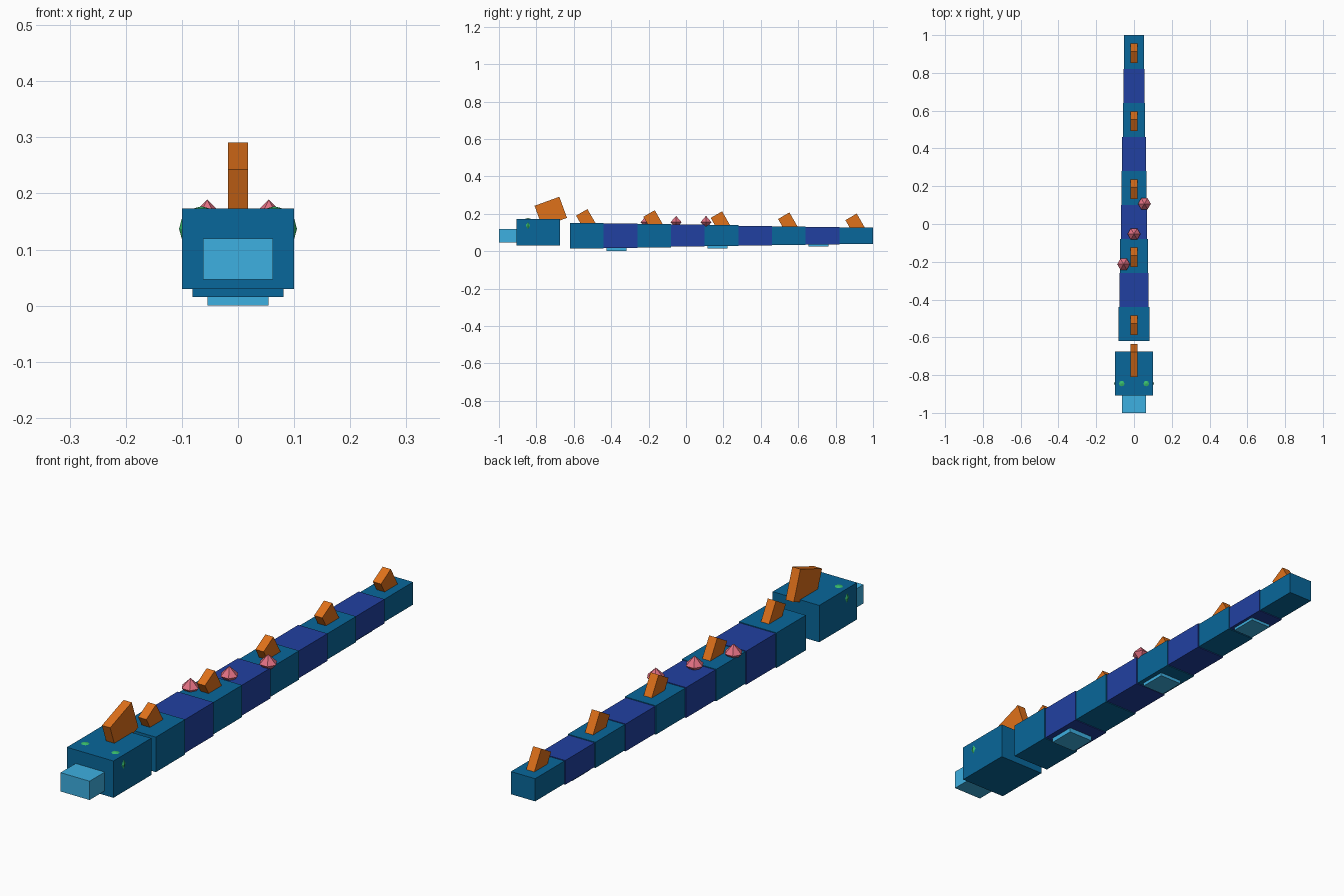
import bpy, bmesh
from math import radians
from mathutils import Matrix

if "Cube" in bpy.data.objects:
    bpy.data.objects.remove(bpy.data.objects["Cube"])


def material(name, rgb):
    # Picture colours converted to linear values
    m = bpy.data.materials.new(name)
    m.diffuse_color = [(c / 255) ** 2.2 for c in rgb] + [1]
    m.use_nodes = True
    m.node_tree.nodes["Principled BSDF"].inputs["Base Color"].default_value = m.diffuse_color
    return m


TEAL = material("teal", (17, 103, 153))
BLUE = material("blue", (38, 66, 160))
SKY = material("light_blue", (64, 174, 224))
ORANGE = material("orange", (222, 112, 32))
PINK = material("pink", (226, 112, 130))
GREEN = material("green", (60, 190, 110))


def finish(name, bm, mat, loc, tilt=0):
    bmesh.ops.recalc_face_normals(bm, faces=bm.faces)
    me = bpy.data.meshes.new(name)
    bm.to_mesh(me)
    bm.free()
    me.materials.append(mat)
    ob = bpy.data.objects.new(name, me)
    ob.location = loc
    ob.rotation_euler.x = radians(tilt)
    bpy.context.collection.objects.link(ob)
    return ob


def box(name, size, loc, mat, tilt=0):
    bm = bmesh.new()
    bmesh.ops.create_cube(bm, size=1, matrix=Matrix.Diagonal((*size, 1)))
    return finish(name, bm, mat, loc, tilt)


def gem(name, r, loc, mat):
    # Six-sided double pyramid
    bm = bmesh.new()
    bmesh.ops.create_circle(bm, segments=6, radius=r, matrix=Matrix.Rotation(radians(30), 4, 'Z'))
    rim = list(bm.edges)
    for z in (r, -r):
        tip = bm.verts.new((0, 0, z))
        for e in rim:
            bm.faces.new((*e.verts, tip))
    return finish(name, bm, mat, loc)


# Head, snout and crest
box("head", (0.2, 0.232, 0.143), (0, -0.791, 0.1015), TEAL)
box("snout", (0.125, 0.12, 0.073), (0, -0.94, 0.0835), SKY)
box("head_crest", (0.035, 0.141, 0.12), (0, -0.723, 0.2105), ORANGE, 20)

# Eyes set into the upper corners of the head
for side, x in (("left", -0.065), ("right", 0.065)):
    bm = bmesh.new()
    bmesh.ops.create_uvsphere(bm, u_segments=8, v_segments=6, radius=0.04)
    finish("eye_" + side, bm, GREEN, (x, -0.845, 0.137))

# Tapering body segments, with a fin on every other one
for i in range(9):
    t = i / 8
    half_w = 0.081 - 0.029 * t
    half_h = 0.068 - 0.024 * t
    y = -0.53 + 0.18 * i
    box(f"body_segment_{i + 1}", (2 * half_w, 0.18, 2 * half_h), (0, y, 0.083),
        BLUE if i % 2 else TEAL)
    if i % 2 == 0:
        box(f"back_fin_{i // 2 + 1}", (0.035, 0.07, 0.11),
            (0, y, 0.083 + half_h + 0.009), ORANGE, 30)

# Gems on the back
for i, (x, y) in enumerate(((-0.055, -0.213), (0, -0.053), (0.055, 0.107))):
    gem(f"back_gem_{i + 1}", 0.034, (x, y, 0.155), PINK)

# Belly plates
for i, (y, w, z) in enumerate(((-0.372, 0.108, 0), (0.168, 0.097, 0.014), (0.708, 0.088, 0.025))):
    box(f"belly_plate_{i + 1}", (w, 0.106, 0.03), (0, y, z + 0.015), SKY)
